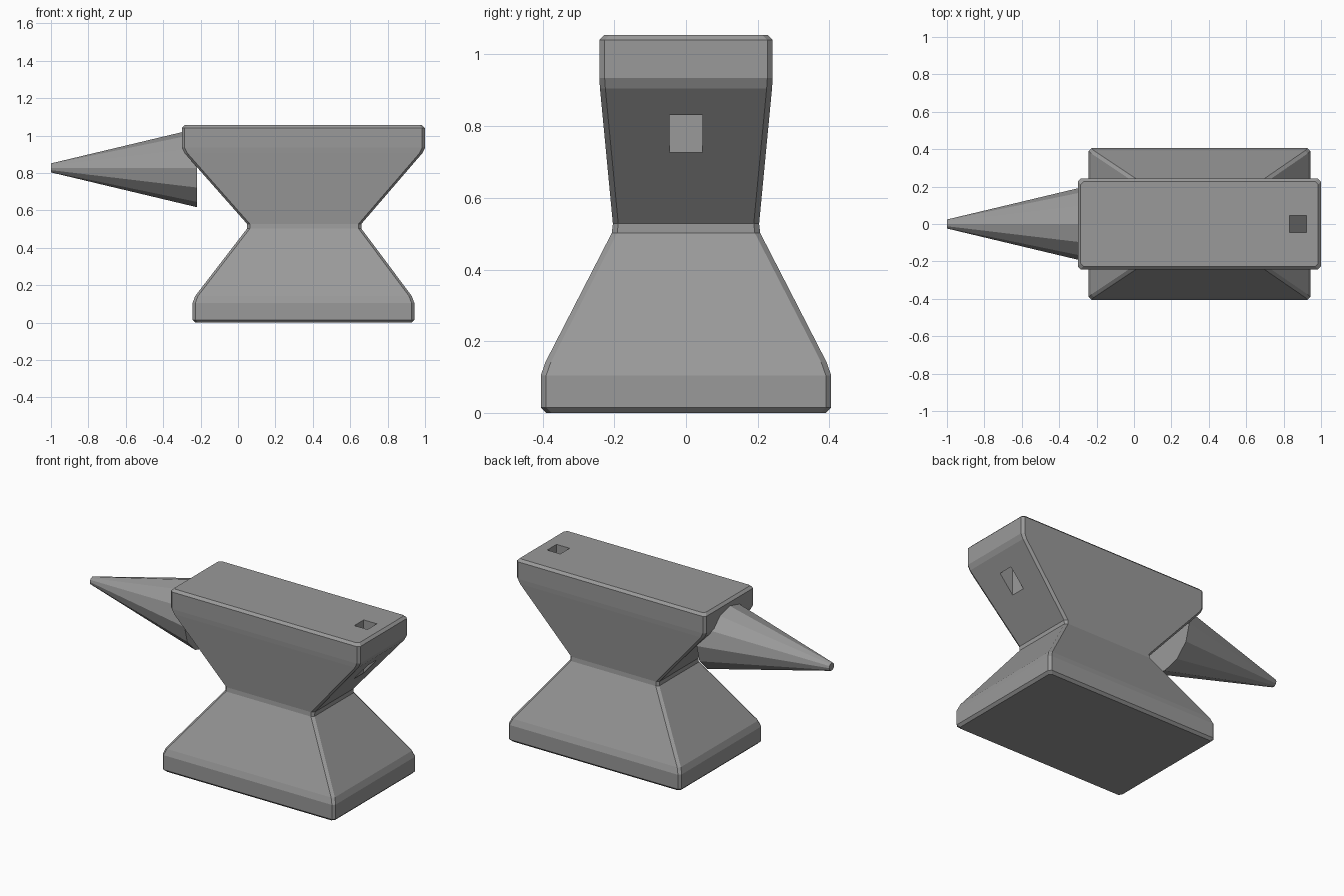
import bpy, bmesh
from math import pi
from mathutils import Matrix

if "Cube" in bpy.data.objects:
    bpy.data.objects.remove(bpy.data.objects["Cube"])

CX = 0.35   # body centre along x
C = 0.015   # corner chamfer

# Dark iron colour
iron = bpy.data.materials.new("dark_iron")
iron.diffuse_color = (0.32, 0.32, 0.32, 1)
iron.use_nodes = True
iron.node_tree.nodes["Principled BSDF"].inputs["Base Color"].default_value = iron.diffuse_color


def make_object(name, bm):
    bmesh.ops.recalc_face_normals(bm, faces=bm.faces)
    mesh = bpy.data.meshes.new(name)
    bm.to_mesh(mesh)
    bm.free()
    mesh.materials.append(iron)
    ob = bpy.data.objects.new(name, mesh)
    bpy.context.collection.objects.link(ob)
    return ob


def loft(name, levels):
    """Stack chamfered rectangles given as (z, half x, half y)."""
    bm = bmesh.new()
    rings = []
    for z, hx, hy in levels:
        outline = [(hx, -hy + C), (hx, hy - C), (hx - C, hy), (-hx + C, hy),
                   (-hx, hy - C), (-hx, -hy + C), (-hx + C, -hy), (hx - C, -hy)]
        rings.append([bm.verts.new((CX + x, y, z)) for x, y in outline])
    for a, b in zip(rings, rings[1:]):
        for i in range(8):
            j = (i + 1) % 8
            bm.faces.new((a[i], a[j], b[j], b[i]))
    bm.faces.new(rings[0])
    bm.faces.new(rings[-1])
    return make_object(name, bm)


# Anvil body: foot, waist and face block in one profile
body = loft("anvil_body", [
    (0.0, 0.578, 0.39), (0.015, 0.593, 0.405),
    (0.105, 0.593, 0.405), (0.142, 0.579, 0.392),
    (0.502, 0.306, 0.207), (0.528, 0.306, 0.204),
    (0.905, 0.635, 0.24), (0.935, 0.65, 0.242),
    (1.04, 0.65, 0.242), (1.055, 0.635, 0.227)])
for v in body.data.vertices:      # waist sits slightly towards the heel
    if 0.5 < v.co.z < 0.53:
        v.co.x += 0.004

# Square tool hole, cut from the top through the sloping end
bm = bmesh.new()
bmesh.ops.create_cube(bm, size=1, matrix=Matrix.Translation((0.876, 0, 0.85))
                      @ Matrix.Diagonal((0.09, 0.092, 0.6, 1)))
cutter = make_object("hole_cutter", bm)
cutter.hide_render = True
cutter.hide_set(True)
mod = body.modifiers.new("tool_hole", 'BOOLEAN')
mod.operation = 'DIFFERENCE'
mod.solver = 'EXACT'
mod.object = cutter

# Horn: twelve-sided tapered cone pointing to -x
bm = bmesh.new()
bmesh.ops.create_cone(bm, cap_ends=True, segments=12, radius1=0.21, radius2=0.024,
                      depth=0.78, matrix=Matrix.Translation((-0.61, 0, 0.827))
                      @ Matrix.Rotation(-pi / 2, 4, 'Y'))
make_object("horn", bm)
